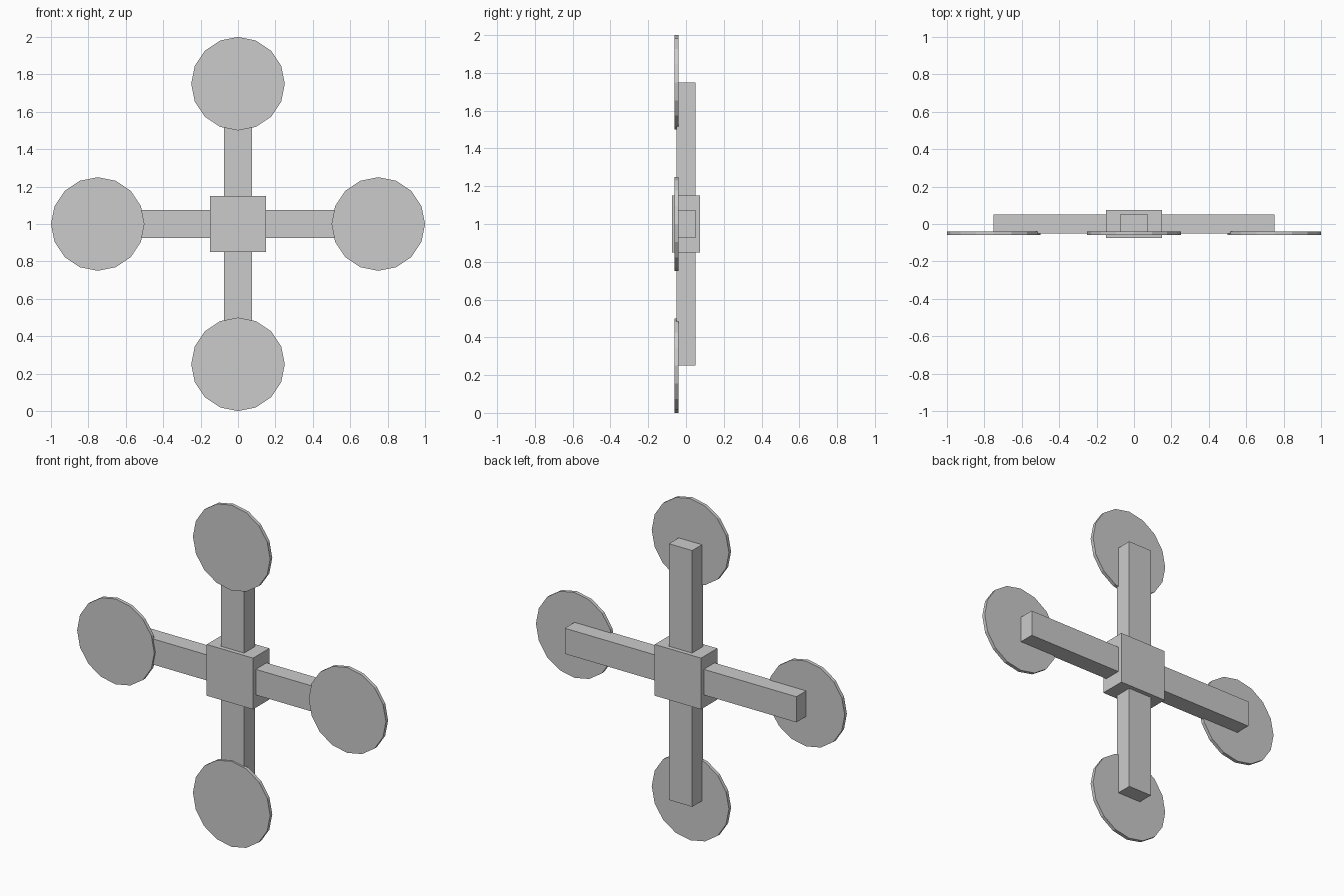
import bpy
from math import pi

if "Cube" in bpy.data.objects:
    bpy.data.objects.remove(bpy.data.objects["Cube"])

CENTRE_Z = 1.0


def box(name, size):
    bpy.ops.mesh.primitive_cube_add(size=1, location=(0, 0, CENTRE_Z))
    ob = bpy.context.object
    ob.name = name
    ob.scale = size
    bpy.ops.object.transform_apply(location=False, rotation=False, scale=True)
    return ob


def disc(name, x, z):
    bpy.ops.mesh.primitive_cylinder_add(vertices=16, radius=0.25, depth=0.02,
                                        location=(x, -0.05, z),
                                        rotation=(pi / 2, 0, 0))
    bpy.context.object.name = name


# Central hub and the two crossing bars
box("hub", (0.30, 0.15, 0.30))
box("horizontal_bar", (1.50, 0.10, 0.15))
box("vertical_bar", (0.15, 0.10, 1.50))

# Thin 16-sided disc on the front of each bar end
for side, dx, dz in (("right", 1, 0), ("top", 0, 1),
                     ("left", -1, 0), ("bottom", 0, -1)):
    disc(side + "_disc", 0.75 * dx, CENTRE_Z + 0.75 * dz)
